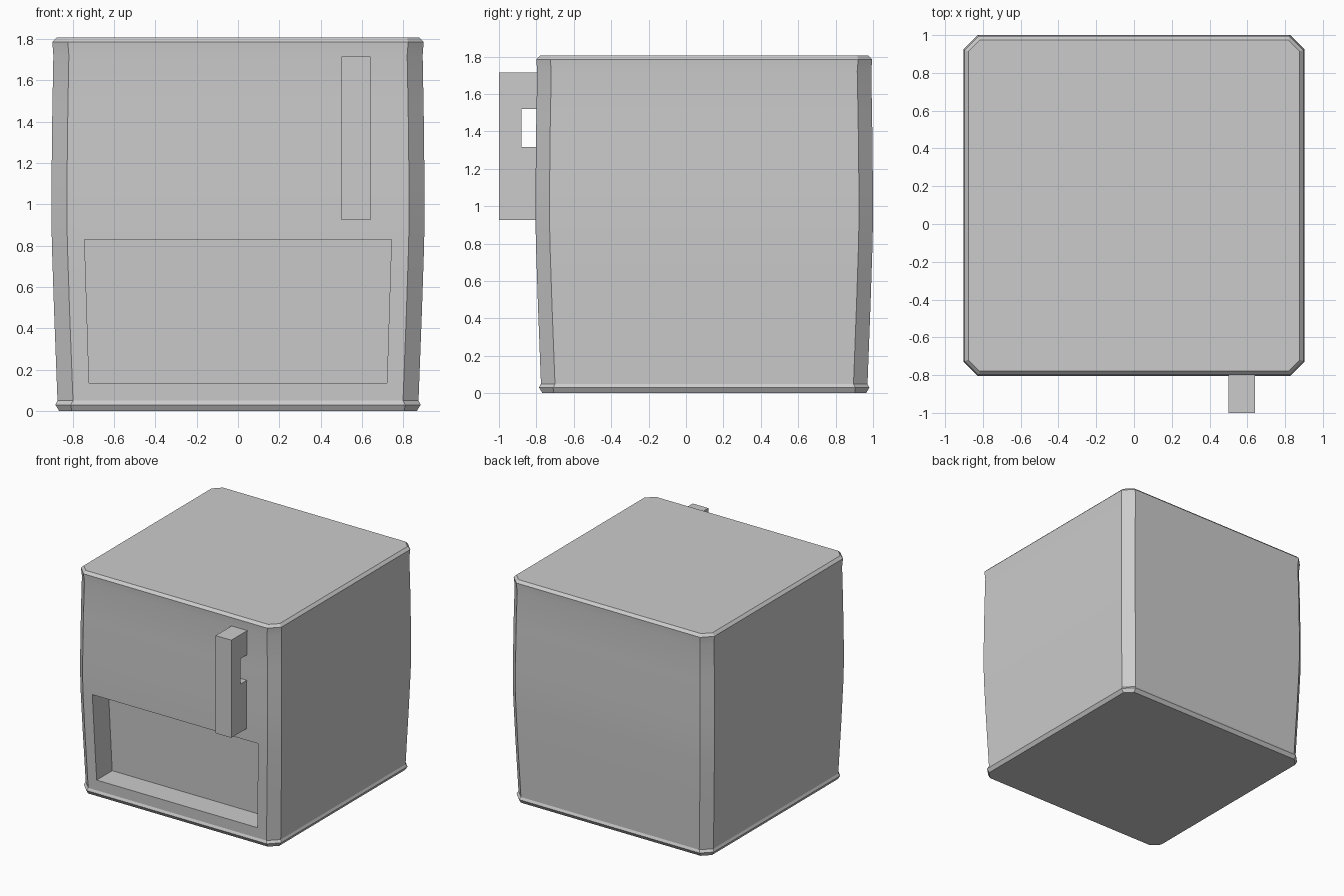
import bpy, bmesh

if "Cube" in bpy.data.objects:
    bpy.data.objects.remove(bpy.data.objects["Cube"])

CY = 0.0975  # body centre in y


def make_object(name, bm):
    bmesh.ops.recalc_face_normals(bm, faces=bm.faces[:])
    mesh = bpy.data.meshes.new(name)
    bm.to_mesh(mesh)
    bm.free()
    ob = bpy.data.objects.new(name, mesh)
    bpy.context.collection.objects.link(ob)
    return ob


def prism(name, points, offset):
    """Extrude a planar outline by an offset vector."""
    bm = bmesh.new()
    face = bm.faces.new([bm.verts.new(p) for p in points])
    ext = bmesh.ops.extrude_face_region(bm, geom=[face])["geom"]
    bmesh.ops.translate(bm, vec=offset,
                        verts=[v for v in ext if isinstance(v, bmesh.types.BMVert)])
    return make_object(name, bm)


# Body: chamfered square lofted through (height, half width) rings
rings = [(0, 0.865), (0.03, 0.883), (0.05, 0.873), (0.47, 0.889),
         (0.80, 0.900), (0.95, 0.9025), (1.10, 0.902), (1.45, 0.898),
         (1.72, 0.893), (1.785, 0.898), (1.806, 0.877)]
bm = bmesh.new()
loops = []
for z, h in rings:
    c = h - (0.06 if z > 1.8 or z == 0 else 0.075)
    outline = [(h, -c), (h, c), (c, h), (-c, h), (-h, c), (-h, -c), (-c, -h), (c, -h)]
    loops.append([bm.verts.new((x, y + CY, z)) for x, y in outline])
for a, b in zip(loops, loops[1:]):
    for i in range(8):
        j = (i + 1) % 8
        bm.faces.new((a[i], a[j], b[j], b[i]))
bm.faces.new(loops[0])
bm.faces.new(loops[-1])
body = make_object("body", bm)

# Tapered tray opening cut into the lower front
cutter = prism("opening_cutter",
               [(-0.72, -0.58, 0.135), (0.72, -0.58, 0.135),
                (0.742, -0.60, 0.83), (-0.742, -0.60, 0.83)], (0, -0.4, 0))
cutter.hide_render = True
cut = body.modifiers.new("opening", "BOOLEAN")
cut.operation = "DIFFERENCE"
cut.solver = "EXACT"
cut.object = cutter
bpy.context.view_layer.objects.active = body
body.select_set(True)
bpy.ops.object.modifier_apply(modifier="opening")
bpy.data.objects.remove(cutter)
bpy.ops.object.shade_smooth_by_angle(angle=0.4)

# Front handle with a finger gap behind it
side = [(-1.0, 0.925), (-0.79, 0.925), (-0.79, 1.315), (-0.88, 1.315),
        (-0.88, 1.52), (-0.79, 1.52), (-0.79, 1.715), (-1.0, 1.715)]
prism("handle", [(0.5, y, z) for y, z in side], (0.14, 0, 0))
